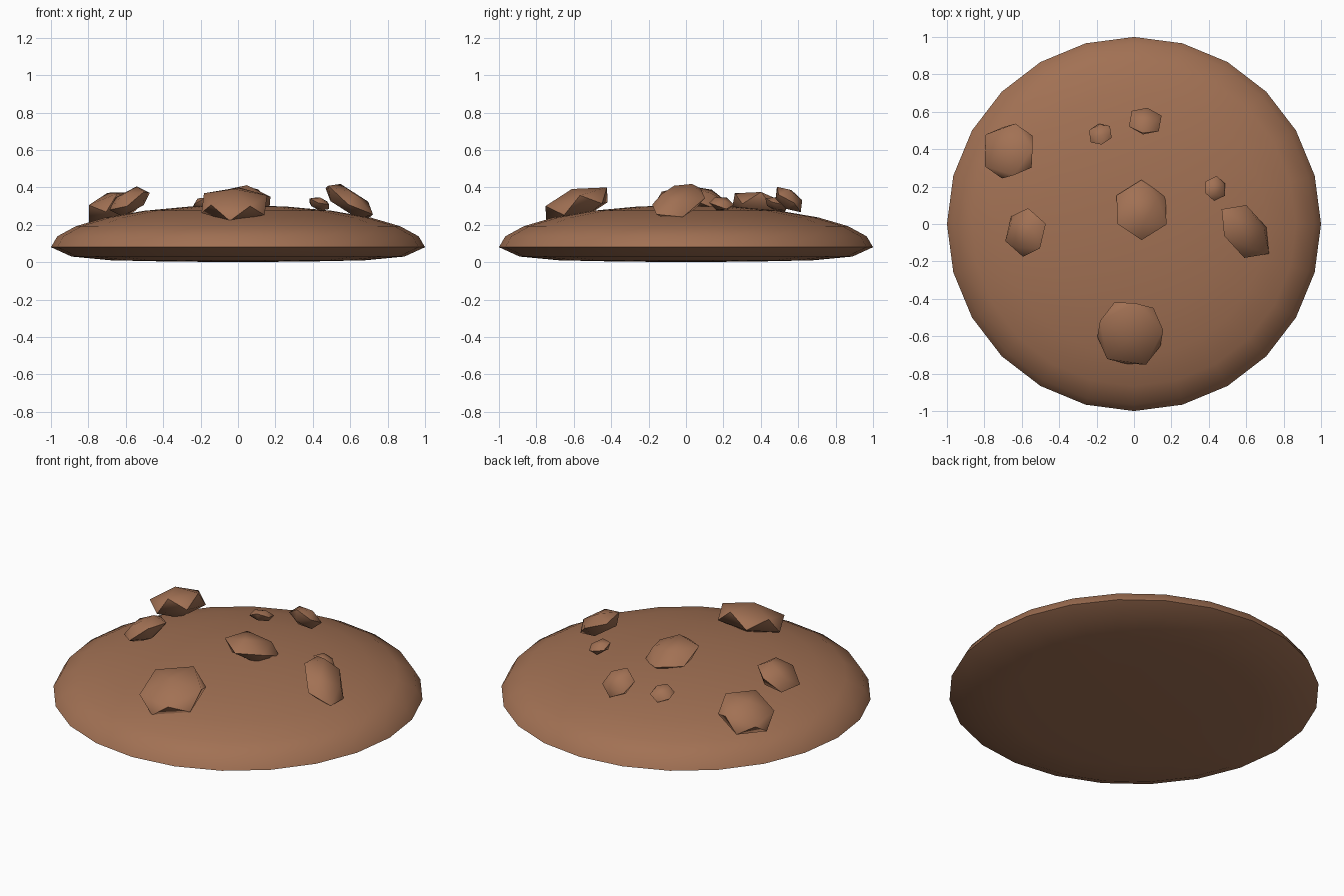
import bpy, bmesh, math
from mathutils import Matrix, Vector

if "Cube" in bpy.data.objects:
    bpy.data.objects.remove(bpy.data.objects["Cube"])

brown = bpy.data.materials.new("baked brown")
brown.diffuse_color = (0.36, 0.165, 0.088, 1)
brown.use_nodes = True
brown.node_tree.nodes["Principled BSDF"].inputs["Base Color"].default_value = brown.diffuse_color


def finish(bm, name, angle):
    bmesh.ops.recalc_face_normals(bm, faces=bm.faces)
    mesh = bpy.data.meshes.new(name)
    bm.to_mesh(mesh)
    bm.free()
    mesh.materials.append(brown)
    obj = bpy.data.objects.new(name, mesh)
    bpy.context.collection.objects.link(obj)
    bpy.ops.object.select_all(action='DESELECT')
    obj.select_set(True)
    bpy.context.view_layer.objects.active = obj
    bpy.ops.object.shade_smooth_by_angle(angle=math.radians(angle))
    return obj


# Cookie body: domed top, shallow rounded underside, 24 sides
SIDES = 24
under = [(0.4, 0.004), (0.68, 0.01), (0.89, 0.03)]
dome = [(math.cos(math.radians(a)), 0.08 + 0.225 * math.sin(math.radians(a)))
        for a in range(0, 90, 15)]
bm = bmesh.new()
rings = []
for r, z in under + dome:
    rings.append([bm.verts.new((r * math.cos(2 * math.pi * i / SIDES),
                                r * math.sin(2 * math.pi * i / SIDES), z))
                  for i in range(SIDES)])
bottom, top = bm.verts.new((0, 0, 0)), bm.verts.new((0, 0, 0.305))
for i in range(SIDES):
    j = (i + 1) % SIDES
    for a, b in zip(rings, rings[1:]):
        bm.faces.new((a[i], a[j], b[j], b[i]))
    bm.faces.new((bottom, rings[0][j], rings[0][i]))
    bm.faces.new((top, rings[-1][i], rings[-1][j]))
finish(bm, "cookie_body", 50)


# Chunks: squashed icosahedra, inner edge tipped up out of the dome
def chunk(name, centre, size, yaw, tilt, round_top=False):
    bm = bmesh.new()
    bmesh.ops.create_icosphere(bm, subdivisions=1, radius=1)
    if not round_top:
        # turn a face upward so the outline is a hexagon
        bm.normal_update()
        face = max(bm.faces, key=lambda f: f.normal.z)
        turn = face.normal.rotation_difference(Vector((0, 0, 1))).to_matrix()
        bmesh.ops.transform(bm, matrix=turn.to_4x4(), verts=bm.verts)
        v = max(bm.verts, key=lambda p: p.co.xy.length).co
        bmesh.ops.transform(bm, matrix=Matrix.Rotation(-math.atan2(v.y, v.x), 4, 'Z'),
                            verts=bm.verts)
    tangent = Vector((-centre[1], centre[0], 0))
    m = (Matrix.Translation(centre)
         @ Matrix.Rotation(math.radians(tilt), 4, tangent)
         @ Matrix.Rotation(math.radians(yaw), 4, 'Z')
         @ Matrix.Diagonal((*size, 1)))
    bmesh.ops.transform(bm, matrix=m, verts=bm.verts)
    finish(bm, name, 50)


chunk("chunk_front", (-0.02, -0.585, 0.31), (0.20, 0.205, 0.085), 10, 17, True)
chunk("chunk_back_left", (-0.67, 0.39, 0.292), (0.165, 0.165, 0.085), 0, 22, True)
chunk("chunk_left", (-0.58, -0.045, 0.325), (0.135, 0.125, 0.065), 80, 28)
chunk("chunk_centre", (0.04, 0.075, 0.335), (0.165, 0.155, 0.07), 90, 15)
chunk("chunk_right", (0.595, -0.04, 0.325), (0.19, 0.125, 0.065), -40, 32)
chunk("chunk_back", (0.06, 0.55, 0.335), (0.095, 0.095, 0.055), 20, 40)
chunk("crumb_back", (-0.18, 0.48, 0.31), (0.068, 0.065, 0.035), 40, 25)
chunk("crumb_right", (0.435, 0.19, 0.312), (0.068, 0.065, 0.035), 85, 20)
